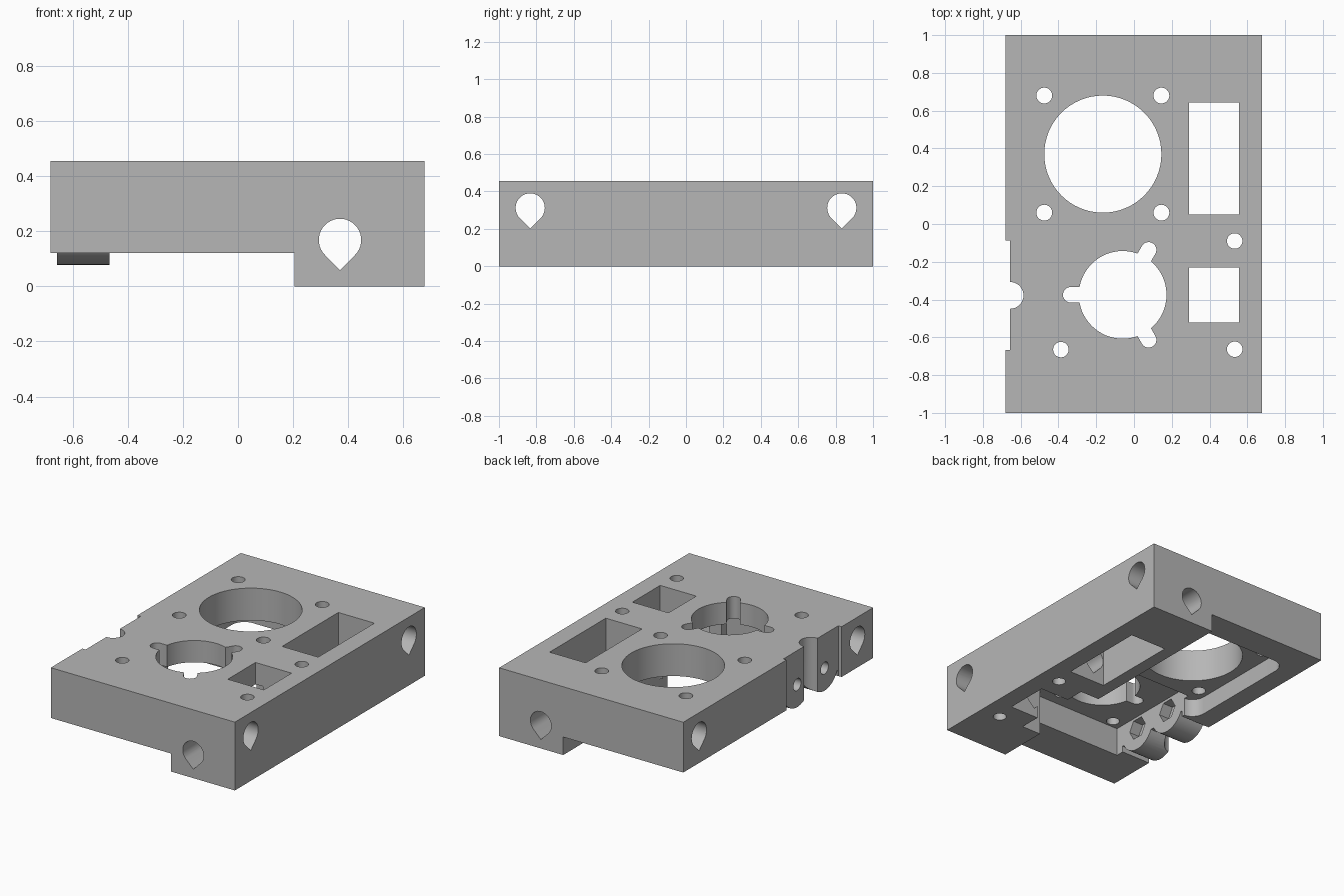
import bpy, bmesh
from math import sin, cos, pi, radians

old = bpy.data.objects.get("Cube")
if old:
    bpy.data.objects.remove(old, do_unlink=True)

grey = bpy.data.materials.new("plain grey")
grey.use_nodes = True
grey.diffuse_color = (0.47, 0.47, 0.47, 1)
grey.node_tree.nodes["Principled BSDF"].inputs["Base Color"].default_value = grey.diffuse_color


def prism(name, profile, axis, lo, hi):
    """Extrude a closed 2D profile along one axis."""
    place = {"x": lambda p, d: (d, p[0], p[1]),
             "y": lambda p, d: (p[0], d, p[1]),
             "z": lambda p, d: (p[0], p[1], d)}[axis]
    bm = bmesh.new()
    base = bm.faces.new([bm.verts.new(place(p, lo)) for p in profile])
    out = bmesh.ops.extrude_face_region(bm, geom=[base])
    shift = place((0, 0), hi - lo)
    bmesh.ops.translate(bm, vec=shift, verts=[v for v in out["geom"] if isinstance(v, bmesh.types.BMVert)])
    bmesh.ops.recalc_face_normals(bm, faces=bm.faces)
    mesh = bpy.data.meshes.new(name)
    bm.to_mesh(mesh)
    bm.free()
    mesh.materials.append(grey)
    ob = bpy.data.objects.new(name, mesh)
    bpy.context.collection.objects.link(ob)
    return ob


def arc(cx, cy, r, start=0, end=360, n=24):
    return [(cx + r * cos(radians(start + (end - start) * i / n)),
             cy + r * sin(radians(start + (end - start) * i / n))) for i in range(n + 1)]


def circle(cx, cy, r, n=32):
    return arc(cx, cy, r, n=n)[:-1]


def rect(x0, x1, y0, y1):
    return [(x0, y0), (x1, y0), (x1, y1), (x0, y1)]


def teardrop(cx, cy, r):
    return arc(cx, cy, r, -45, 225, 30) + [(cx, cy - r * 2 ** 0.5)]


def rounded_rect(x0, x1, y0, y1, r):
    return (arc(x1 - r, y1 - r, r, 0, 90, 10) + arc(x0 + r, y1 - r, r, 90, 180, 10)
            + arc(x0 + r, y0 + r, r, 180, 270, 10) + arc(x1 - r, y0 + r, r, 270, 360, 10))


def combine(tool, operation="DIFFERENCE"):
    mod = body.modifiers.new("join", "BOOLEAN")
    mod.operation = operation
    mod.solver = "EXACT"
    mod.object = tool
    bpy.context.view_layer.objects.active = body
    bpy.ops.object.modifier_apply(modifier=mod.name)
    bpy.data.objects.remove(tool, do_unlink=True)


def cut(profile, axis="z", lo=-1.2, hi=1.2):
    combine(prism("cutter", profile, axis, lo, hi))


# Plate with a deep rail along one side
body = prism("mounting_block", [(-0.68, 0.12), (0.205, 0.12), (0.205, 0), (0.677, 0),
                                (0.677, 0.455), (-0.68, 0.455)], "y", -1, 1)

# Clamp wall with two rounded lobes
MID = -0.378
LOBES = (MID - 0.144, MID + 0.144)
cut(rect(-0.8, -0.4, -0.665, -0.09), lo=-0.1, hi=0.16)
for y in LOBES:
    combine(prism("lobe", circle(y, 0.224, 0.146, 48), "x", -0.67, -0.43), "UNION")
cut(rect(-0.8, -0.656, -0.667, -0.088))
cut(circle(-0.656, MID, 0.071))

# Underside recesses and the rail notch
cut(rounded_rect(-0.547, 0.205, -0.07, 0.81, 0.09), hi=0.24)
cut(rect(-0.466, 0.205, -0.72, -0.03), hi=0.31)
cut(rect(0.15, 0.345, -0.665, -0.1), hi=0.31)

# Large bore with four corner screw holes
cut(circle(-0.165, 0.37, 0.31, 64))
for sx in (-1, 1):
    for sy in (-1, 1):
        cut(circle(-0.165 + sx * 0.31, 0.37 + sy * 0.31, 0.042))

# Small bore with three rounded slots
BX, BY = -0.06, -0.375
cut(circle(BX, BY, 0.232, 64))
for deg in (60, 180, 300):
    a = radians(deg)
    tip = arc(BX + 0.275 * cos(a), BY + 0.275 * sin(a), 0.041, deg - 90, deg + 90, 16)
    root = [(BX + 0.1 * cos(a) + s * 0.041 * sin(a), BY + 0.1 * sin(a) - s * 0.041 * cos(a)) for s in (-1, 1)]
    cut(tip + root)

# Separate screw holes and the rectangular windows
for x, y in ((0.533, -0.09), (0.533, -0.663), (-0.387, -0.665)):
    cut(circle(x, y, 0.041))
cut(rect(0.29, 0.556, 0.05, 0.642))
cut(rect(0.29, 0.556, -0.522, -0.23))

# Teardrop rod channels
cut(teardrop(0.37, 0.168, 0.077), "y")
for y in (-0.833, 0.833):
    cut(teardrop(y, 0.312, 0.078), "x")

# Lobe screw holes with nut pockets on the inner side
for y in LOBES:
    cut(circle(y, 0.228, 0.04), "x", -0.8, -0.4)
    cut(circle(y, 0.228, 0.075, 6), "x", -0.54, -0.43)

for ob in bpy.context.selected_objects:
    ob.select_set(False)
body.select_set(True)
bpy.context.view_layer.objects.active = body
bpy.ops.object.shade_smooth_by_angle(angle=radians(30))
